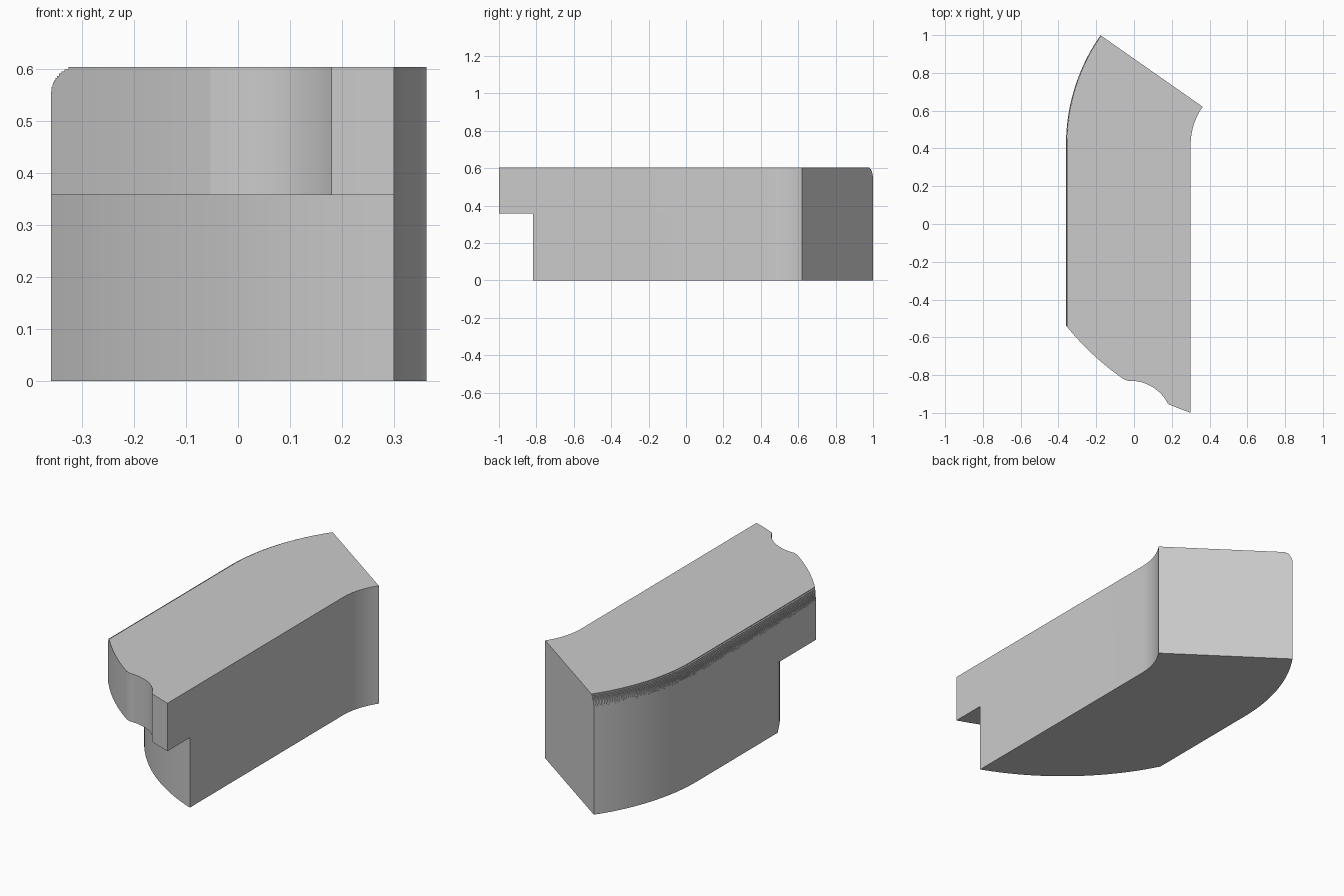
import bpy, bmesh
from math import sqrt, sin, cos, radians

cube = bpy.data.objects.get("Cube")
if cube:
    bpy.data.objects.remove(cube, do_unlink=True)

LEFT, RIGHT = -0.36, 0.30
LEDGE, TOP, ROUND = 0.358, 0.604, 0.055
BEND_X, BEND_Y, BEND_ANGLE = 0.65, 0.42, 35
GROOVE = (-0.03, 0.18)


def spread(a, b, n):
    return [a + (b - a) * i / n for i in range(n + 1)]


def front_y(x, lower):
    """Curved nose, with a scooped groove in the upper half."""
    if not lower and GROOVE[0] < x < GROOVE[1]:
        return -1.056 + sqrt(0.226 ** 2 - (x + 0.02) ** 2)
    radius = 1.265 if lower else 1.435
    return 0.36 - sqrt(radius ** 2 - (x - 0.76) ** 2)


def bend(radius, angle):
    a = radians(180 - angle)
    return BEND_X + radius * cos(a), BEND_Y + radius * sin(a)


def outline(inset=0, lower=False):
    """Plan of the block; the inset only moves the long outer side."""
    xs = [LEFT + inset] + spread(-0.31, GROOVE[0], 12)
    xs += spread(*GROOVE, 16)[1:] + spread(GROOVE[1], RIGHT, 4)[1:]
    pts = [(x, front_y(x, lower)) for x in xs]
    pts += [bend(BEND_X - RIGHT, a) for a in spread(0, BEND_ANGLE, 16)]
    pts += [bend(BEND_X - LEFT - inset, a) for a in spread(BEND_ANGLE, 0, 24)]
    return pts


# Levels: lower body, overhanging ledge, then fine steps rounding the top edge
levels = [(0, outline(lower=True)), (LEDGE, outline(lower=True)), (LEDGE, outline())]
layers = 13
for i in range(layers):
    low, high = ROUND * i / layers, ROUND * (i + 1) / layers
    plan = outline(ROUND - sqrt(ROUND ** 2 - low ** 2))
    if i:
        levels.append((TOP - ROUND + low, plan))
    levels.append((TOP - ROUND + high, plan))

# Loft the levels into one closed block
bm = bmesh.new()
rings = [[bm.verts.new((x, y, z)) for x, y in plan] for z, plan in levels]
count = len(rings[0])
for a, b in zip(rings, rings[1:]):
    for j in range(count):
        k = (j + 1) % count
        bm.faces.new((a[j], a[k], b[k], b[j]))
bm.faces.new(rings[0][::-1])
bm.faces.new(rings[-1])
bmesh.ops.remove_doubles(bm, verts=bm.verts, dist=0.00001)
flat = [f for f in bm.faces if f.calc_area() < 1e-9]
bmesh.ops.delete(bm, geom=flat, context="FACES")

mesh = bpy.data.meshes.new("curved_block")
bm.to_mesh(mesh)
bm.free()
block = bpy.data.objects.new("curved_block", mesh)
bpy.context.collection.objects.link(block)

# Plain grey
grey = bpy.data.materials.new("light_grey")
grey.use_nodes = True
colour = (0.6, 0.6, 0.6, 1)
grey.diffuse_color = colour
grey.node_tree.nodes["Principled BSDF"].inputs["Base Color"].default_value = colour
mesh.materials.append(grey)

bpy.ops.object.select_all(action="DESELECT")
block.select_set(True)
bpy.context.view_layer.objects.active = block
bpy.ops.object.shade_smooth_by_angle(angle=radians(14))
